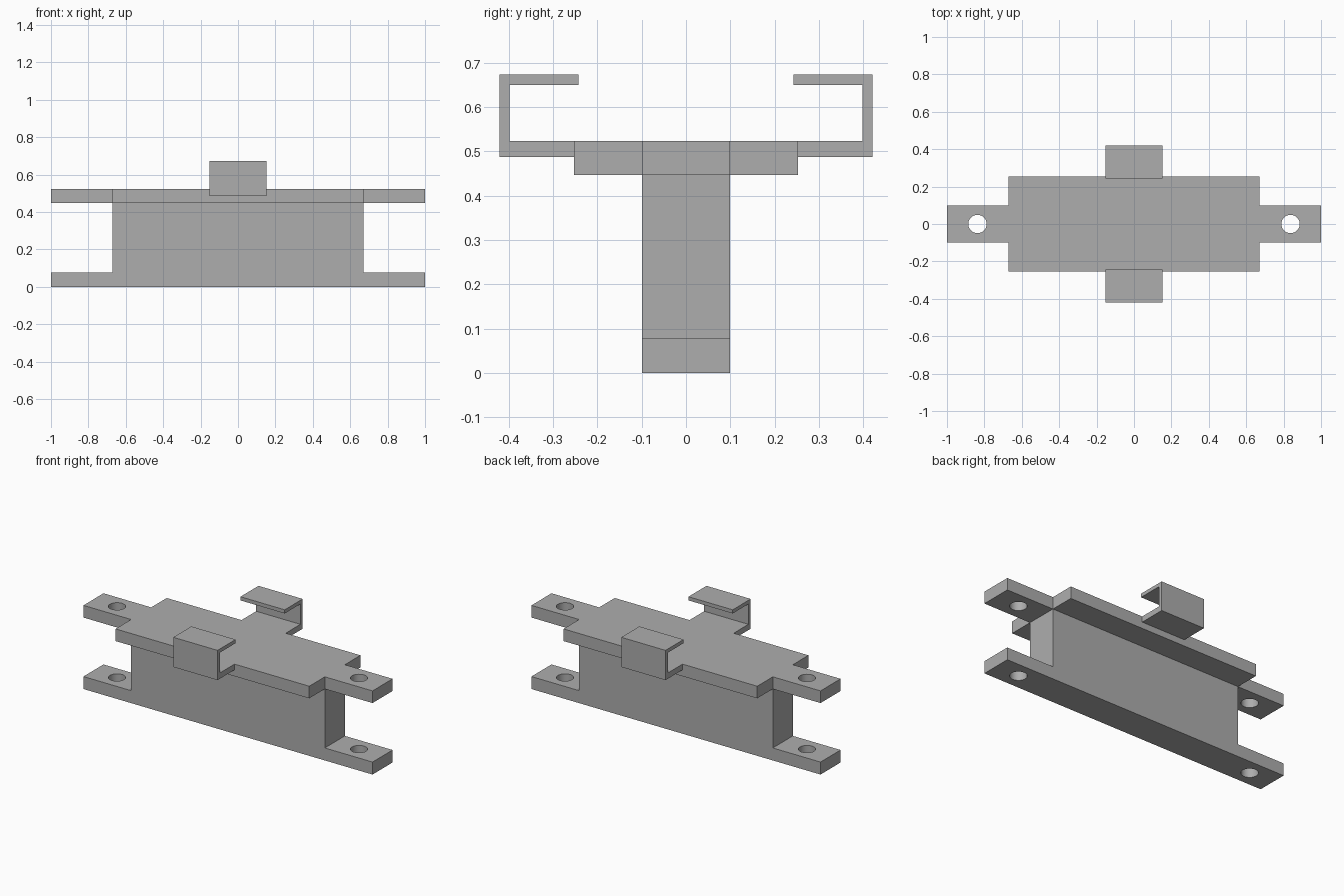
import bpy, bmesh
from mathutils import Matrix, Vector

cube = bpy.data.objects.get("Cube")
if cube:
    bpy.data.objects.remove(cube, do_unlink=True)

grey = bpy.data.materials.new("plain grey")
grey.use_nodes = True
colour = (0.42, 0.42, 0.42, 1)
grey.diffuse_color = colour
grey.node_tree.nodes["Principled BSDF"].inputs["Base Color"].default_value = colour

HALF_L, BODY_X, WEB_Y, PLATE_Y = 1.0, 0.67, 0.099, 0.253
FOOT_Z, PLATE_Z, TOP_Z = 0.078, 0.447, 0.523
HOLE_X, HOLE_R = 0.837, 0.049


def add_object(name, bm):
    bmesh.ops.recalc_face_normals(bm, faces=bm.faces[:])
    mesh = bpy.data.meshes.new(name)
    bm.to_mesh(mesh)
    bm.free()
    mesh.materials.append(grey)
    obj = bpy.data.objects.new(name, mesh)
    bpy.context.scene.collection.objects.link(obj)
    return obj


def extrude_outline(name, points, offset):
    """Extrude a closed 3D outline along the offset vector."""
    bm = bmesh.new()
    face = bm.faces.new([bm.verts.new(p) for p in points])
    result = bmesh.ops.extrude_face_region(bm, geom=[face], use_keep_orig=True)
    verts = [v for v in result["geom"] if isinstance(v, bmesh.types.BMVert)]
    bmesh.ops.translate(bm, verts=verts, vec=Vector(offset))
    return add_object(name, bm)


def drill(obj):
    """Cut the two vertical bolt holes, then shade the bores smooth."""
    bm = bmesh.new()
    for x in (-HOLE_X, HOLE_X):
        bmesh.ops.create_cone(bm, cap_ends=True, segments=40, radius1=HOLE_R,
                              radius2=HOLE_R, depth=2, matrix=Matrix.Translation((x, 0, 0)))
    cutter = add_object("hole_cutter", bm)
    cutter.hide_render = True
    mod = obj.modifiers.new("bolt holes", 'BOOLEAN')
    mod.operation, mod.solver, mod.object = 'DIFFERENCE', 'EXACT', cutter
    bpy.ops.object.select_all(action='DESELECT')
    obj.select_set(True)
    bpy.context.view_layer.objects.active = obj
    bpy.ops.object.modifier_apply(modifier=mod.name)
    bpy.data.objects.remove(cutter, do_unlink=True)
    bpy.ops.object.shade_smooth_by_angle()


# Upright web with a bolt foot at each end
half = [(HALF_L, 0), (HALF_L, FOOT_Z), (BODY_X, FOOT_Z), (BODY_X, PLATE_Z)]
outline = half + [(-x, z) for x, z in reversed(half)]
base = extrude_outline("web_and_feet", [(x, -WEB_Y, z) for x, z in outline], (0, 2 * WEB_Y, 0))
drill(base)

# Wide top plate with a narrow tab at each end
quarter = [(HALF_L, WEB_Y), (BODY_X, WEB_Y), (BODY_X, PLATE_Y)]
right_half = [(x, -y) for x, y in reversed(quarter)] + quarter
outline = right_half + [(-x, -y) for x, y in right_half]
plate = extrude_outline("top_plate", [(x, y, PLATE_Z) for x, y in outline],
                        (0, 0, TOP_Z - PLATE_Z))
drill(plate)

# Pair of hooked clips, front and back
CLIP_X, OUTER_Y, WALL = 0.153, 0.421, 0.023
LOW_Z, HIGH_Z, LIP_Y = 0.487, 0.673, 0.243
clip = [(PLATE_Y, LOW_Z), (OUTER_Y, LOW_Z), (OUTER_Y, HIGH_Z), (LIP_Y, HIGH_Z),
        (LIP_Y, HIGH_Z - WALL), (OUTER_Y - WALL, HIGH_Z - WALL),
        (OUTER_Y - WALL, TOP_Z), (PLATE_Y, TOP_Z)]
for name, side in (("front_clip", -1), ("back_clip", 1)):
    extrude_outline(name, [(-CLIP_X, side * y, z) for y, z in clip], (2 * CLIP_X, 0, 0))
